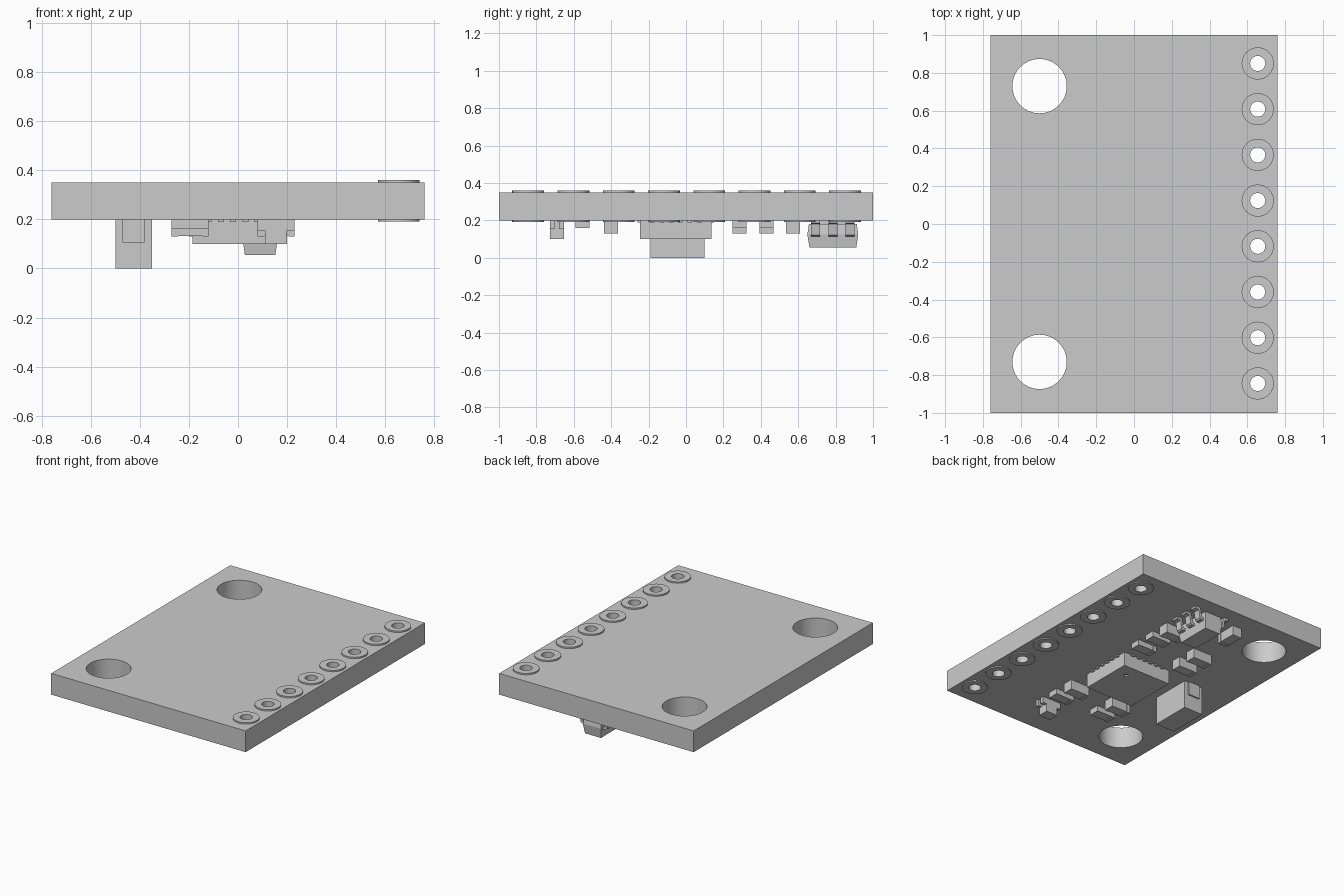
import bpy, bmesh, math
from mathutils import Matrix, Vector

if "Cube" in bpy.data.objects:
    bpy.data.objects.remove(bpy.data.objects["Cube"])

TOP, BOT = 0.35, 0.20            # board faces; the parts hang below BOT
PIN_X, PIN_YS = 0.655, [0.85 - 0.242 * i for i in range(8)]
MOUNTS = [(-0.5, 0.73), (-0.5, -0.73)]


def finish(name, bm, smooth=False):
    bmesh.ops.recalc_face_normals(bm, faces=bm.faces[:])
    mesh = bpy.data.meshes.new(name)
    bm.to_mesh(mesh)
    bm.free()
    ob = bpy.data.objects.new(name, mesh)
    bpy.context.collection.objects.link(ob)
    if smooth:
        bpy.ops.object.select_all(action='DESELECT')
        ob.select_set(True)
        bpy.context.view_layer.objects.active = ob
        bpy.ops.object.shade_smooth_by_angle(angle=math.radians(35))
    return ob


def add_box(bm, x0, x1, y0, y1, z0, z1):
    m = (Matrix.Translation(((x0 + x1) / 2, (y0 + y1) / 2, (z0 + z1) / 2))
         @ Matrix.Diagonal((x1 - x0, y1 - y0, z1 - z0, 1)))
    return bmesh.ops.create_cube(bm, size=1, matrix=m)['verts']


def add_cylinder(bm, x, y, z0, z1, r, seg):
    bmesh.ops.create_cone(bm, cap_ends=True, segments=seg, radius1=r, radius2=r,
                          depth=z1 - z0, matrix=Matrix.Translation((x, y, (z0 + z1) / 2)))


def add_prism(bm, profile, y0, y1):
    """Extrude a closed (x, z) profile along y."""
    f = bm.faces.new([bm.verts.new((x, y0, z)) for x, z in profile])
    ext = bmesh.ops.extrude_face_region(bm, geom=[f], use_keep_orig=True)['geom']
    bmesh.ops.translate(bm, vec=(0, y1 - y0, 0),
                        verts=[v for v in ext if isinstance(v, bmesh.types.BMVert)])


def cut(ob, bm):
    cutter = finish("cutter", bm)
    cutter.hide_render = True
    mod = ob.modifiers.new("cut", 'BOOLEAN')
    mod.operation, mod.solver, mod.object = 'DIFFERENCE', 'EXACT', cutter
    bpy.context.view_layer.objects.active = ob
    bpy.ops.object.modifier_apply(modifier=mod.name)
    bpy.data.objects.remove(cutter)


# Board with mounting holes and pin holes
bm = bmesh.new()
add_box(bm, -0.76, 0.76, -1, 1, BOT, TOP)
board = finish("circuit_board", bm)
bm = bmesh.new()
for x, y in MOUNTS:
    add_cylinder(bm, x, y, 0.1, 0.45, 0.144, 32)
for y in PIN_YS:
    add_cylinder(bm, PIN_X, y, 0.1, 0.45, 0.05, 32)
cut(board, bm)
bpy.ops.object.select_all(action='DESELECT')
board.select_set(True)
bpy.context.view_layer.objects.active = board
bpy.ops.object.shade_smooth_by_angle(angle=math.radians(35))

# Plated pin holes: a barrel with a flange on each face
PLATING = [(0.04, 0.192), (0.085, 0.192), (0.085, BOT), (0.05, BOT),
           (0.05, TOP), (0.085, TOP), (0.085, 0.36), (0.04, 0.36)]
for i, y in enumerate(PIN_YS):
    bm = bmesh.new()
    vs = [bm.verts.new((PIN_X + r, y, z)) for r, z in PLATING]
    es = [bm.edges.new((vs[k], vs[(k + 1) % len(vs)])) for k in range(len(vs))]
    bmesh.ops.spin(bm, geom=vs + es, cent=(PIN_X, y, 0), axis=(0, 0, 1),
                   angle=math.tau, steps=32, use_merge=True)
    bmesh.ops.remove_doubles(bm, verts=bm.verts[:], dist=1e-4)
    finish(f"pin_hole_{i + 1}", bm, True)

# Square sensor chip with a pin-one dimple
CX, CY, HALF = 0.005, -0.055, 0.19
bm = bmesh.new()
add_box(bm, CX - HALF, CX + HALF, CY - HALF, CY + HALF, 0.10, BOT)
chip = finish("sensor_chip", bm)
bm = bmesh.new()
add_cylinder(bm, 0.10, 0.04, 0.08, 0.11, 0.014, 16)
cut(chip, bm)

# Flat contact pads around the chip, six on each side
bm = bmesh.new()
for side in range(4):
    turn = Matrix.Translation((CX, CY, 0)) @ Matrix.Rotation(side * math.pi / 2, 4, 'Z')
    for k in range(6):
        t = (k - 2.5) * 0.05
        vs = add_box(bm, HALF - 0.01, HALF + 0.015, t - 0.012, t + 0.012, 0.19, BOT)
        bmesh.ops.transform(bm, matrix=turn, verts=vs)
finish("chip_contacts", bm)

# Tall capacitor with a raised terminal on each end
bm = bmesh.new()
add_box(bm, -0.50, -0.35, -0.19, 0.10, 0, BOT)
finish("tall_capacitor", bm)
for name, y0, y1 in (("front", -0.20, -0.19), ("back", 0.10, 0.11)):
    bm = bmesh.new()
    add_box(bm, -0.47, -0.38, y0, y1, 0.105, BOT)
    finish(f"tall_capacitor_{name}_terminal", bm)

# Voltage regulator body, widest at mid height
RX, RY = 0.09, 0.785
bm = bmesh.new()
rings = []
for z, sx, sy in ((0.055, 0.062, 0.125), (0.125, 0.072, 0.136), (0.18, 0.064, 0.128)):
    rings.append([bm.verts.new((RX + a * sx, RY + b * sy, z))
                  for a, b in ((-1, -1), (1, -1), (1, 1), (-1, 1))])
for lo, hi in zip(rings, rings[1:]):
    for k in range(4):
        bm.faces.new((lo[k], lo[(k + 1) % 4], hi[(k + 1) % 4], hi[k]))
bm.faces.new(rings[0])
bm.faces.new(rings[-1])
finish("regulator_body", bm)

# Bent regulator leads: three on one side, two on the other
LEAD = [(0.06, 0.115), (0.092, 0.115), (0.103, 0.123), (0.112, 0.18), (0.14, 0.186),
        (0.14, BOT), (0.104, BOT), (0.096, 0.19), (0.088, 0.135), (0.06, 0.132)]
bm = bmesh.new()
for s, offsets in ((1, (-0.093, 0, 0.093)), (-1, (-0.093, 0.093))):
    for o in offsets:
        add_prism(bm, [(RX + s * x, z) for x, z in LEAD], RY + o - 0.024, RY + o + 0.024)
finish("regulator_leads", bm)


# Small two-ended chip parts: centre x, centre y, height, turned along y
SMALL = [(0.155, 0.573, 0.07, 0), (0.155, 0.43, 0.04, 0), (0.155, 0.285, 0.04, 0),
         (0.155, -0.402, 0.07, 0), (0.155, -0.553, 0.04, 0),
         (-0.195, 0.43, 0.07, 0), (-0.195, 0.285, 0.07, 0),
         (-0.195, -0.402, 0.07, 0), (-0.195, -0.553, 0.04, 0),
         (-0.162, 0.785, 0.07, 1)]
for i, (x, y, h, turned) in enumerate(SMALL):
    bm = bmesh.new()
    add_box(bm, -0.05, 0.05, -0.036, 0.036, BOT - h + 0.002, BOT)
    for s in (-1, 1):
        add_box(bm, *sorted((s * 0.05, s * 0.075)), -0.0375, 0.0375, BOT - h, BOT)
    m = Matrix.Translation((x, y, 0)) @ Matrix.Rotation(turned * math.pi / 2, 4, 'Z')
    bmesh.ops.transform(bm, matrix=m, verts=bm.verts[:])
    kind = "capacitor" if h > 0.05 else "resistor"
    finish(f"small_{kind}_{i + 1}", bm)

# Indicator lamp: raised lens between two notched ends
LX, LY = 0.155, -0.69
bm = bmesh.new()
add_box(bm, LX - 0.045, LX + 0.045, LY - 0.0375, LY + 0.0375, 0.10, BOT)
finish("lamp_lens", bm)
bm = bmesh.new()
for s in (-1, 1):
    x0, x1 = sorted((LX + s * 0.045, LX + s * 0.075))
    for t in (-1, 1):
        y0, y1 = sorted((LY + t * 0.012, LY + t * 0.0375))
        add_box(bm, x0, x1, y0, y1, 0.155, BOT)
finish("lamp_terminals", bm)
